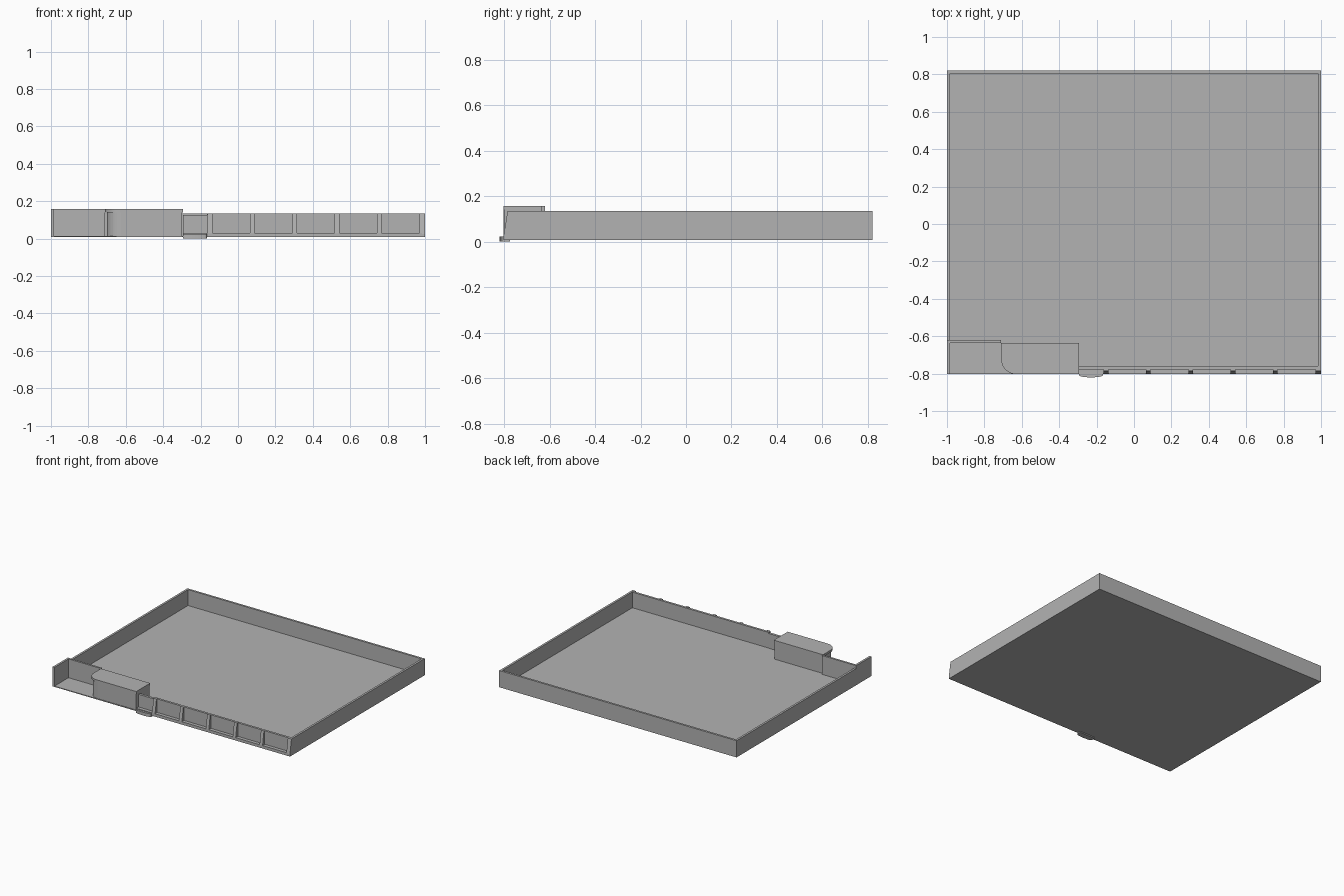
import bpy, math

default = bpy.data.objects.get("Cube")
if default:
    bpy.data.objects.remove(default, do_unlink=True)

grey = bpy.data.materials.new("plain grey")
grey.use_nodes = True
colour = (0.45, 0.45, 0.45, 1)
grey.diffuse_color = colour
grey.node_tree.nodes["Principled BSDF"].inputs["Base Color"].default_value = colour


def prism(name, outline, low, high, axis="z"):
    """Extrude a flat outline: (x, y) along z, or (y, z) along x."""
    place = (lambda p, d: (*p, d)) if axis == "z" else (lambda p, d: (d, *p))
    n = len(outline)
    verts = [place(p, d) for d in (low, high) for p in outline]
    faces = [tuple(reversed(range(n))), tuple(range(n, 2 * n))]
    faces += [(i, (i + 1) % n, (i + 1) % n + n, i + n) for i in range(n)]
    mesh = bpy.data.meshes.new(name)
    mesh.from_pydata(verts, [], faces)
    mesh.materials.append(grey)
    obj = bpy.data.objects.new(name, mesh)
    bpy.context.collection.objects.link(obj)
    return obj


def box(name, x0, x1, y0, y1, z0, z1):
    return prism(name, [(x0, y0), (x1, y0), (x1, y1), (x0, y1)], z0, z1)


def rounded(x0, x1, y0, y1, r):
    """Rectangle with its front left-hand corner rounded."""
    arc = [(x0 + r - r * math.cos(a), y0 + r - r * math.sin(a))
           for a in (math.pi / 2 * i / 10 for i in range(11))]
    return arc + [(x1, y0), (x1, y1), (x0, y1)]


BASE, FLOOR, TOP, TALL = 0.008, 0.014, 0.135, 0.157
FRONT, BACK, THICK = -0.803, 0.82, 0.016

# Floor and perimeter walls
box("floor", -1, 1, FRONT, BACK, BASE, FLOOR)
box("back_wall", -1, 1, BACK - THICK, BACK, BASE, TOP)
box("right_wall", -1, -1 + THICK, -0.62, BACK, BASE, TOP)
slope = [(FRONT, BASE), (BACK, BASE), (BACK, TOP), (-0.785, TOP), (FRONT, 0.025)]
prism("left_wall", slope, 1 - THICK, 1, "x")

# Taller walls around the open corner recess
box("recess_side_wall", -1, -1 + THICK, FRONT, -0.62, BASE, TALL)
box("recess_back_wall", -1, -0.71, -0.635, -0.62, BASE, TALL)

# Corner block with a thin overhanging roof
prism("block_body", rounded(-0.7, -0.3, -0.799, -0.635, 0.075), FLOOR, 0.14)
prism("block_roof", rounded(-0.71, -0.295, FRONT, -0.635, 0.08), 0.14, TALL)

# Front wall with sill and sloping ribs
box("front_wall", -0.165, 1 - THICK, -0.777, -0.76, BASE, 0.133)
box("front_sill", -0.165, 1 - THICK, FRONT, -0.77, BASE, 0.03)
rib = [(FRONT, BASE), (-0.77, BASE), (-0.77, TOP), (-0.785, TOP), (FRONT, 0.025)]
for i in range(6):
    x = -0.15 + i * 0.2265
    prism(f"front_rib_{i + 1}", rib, x - 0.0125, x + 0.0125, "x")

# Doorway panel, its sill and the curved step
box("door_panel", -0.295, -0.165, -0.777, -0.758, BASE, 0.126)
box("door_sill", -0.295, -0.165, FRONT, -0.77, BASE, 0.03)
curve = [(-0.23 + 0.065 * math.cos(a), FRONT - 0.017 * math.sin(a) ** 0.6)
         for a in (math.pi * i / 12 for i in range(1, 12))]
step = [(-0.295, FRONT)] + curve[::-1] + [(-0.165, FRONT), (-0.165, -0.775), (-0.295, -0.775)]
prism("door_step", step, 0, 0.024)
